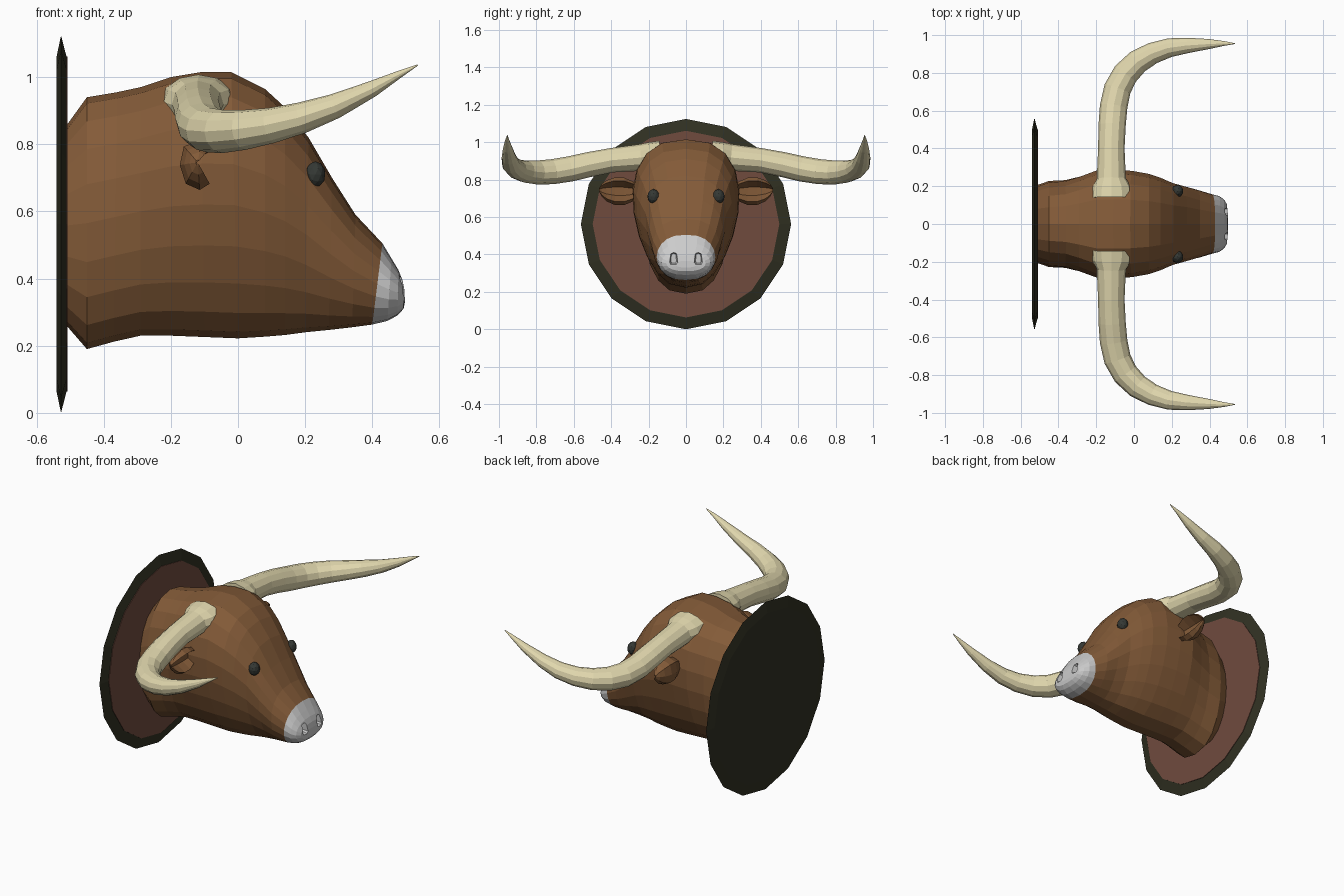
import bpy, bmesh
from math import sin, cos, pi, copysign
from mathutils import Vector


def material(name, rgb):
    m = bpy.data.materials.new(name)
    m.diffuse_color = (*rgb, 1)
    return m


HIDE = material("hide", (0.23, 0.105, 0.04))
HORN = material("horn", (0.75, 0.68, 0.42))
WOOD = material("wood", (0.16, 0.07, 0.048))
DARK = material("dark_trim", (0.03, 0.03, 0.016))
EYE = material("eye", (0.035, 0.04, 0.035))


def finish(name, bm, mat=None, mirror=False):
    bmesh.ops.recalc_face_normals(bm, faces=bm.faces)
    me = bpy.data.meshes.new(name)
    bm.to_mesh(me)
    bm.free()
    if mat:
        me.materials.append(mat)
    ob = bpy.data.objects.new(name, me)
    bpy.context.collection.objects.link(ob)
    if mirror:
        m = ob.modifiers.new("mirror", "MIRROR")
        m.use_axis = (False, True, False)
        m.use_mirror_merge = False
    return ob


def loft(name, rings, mat=None, mirror=False):
    bm = bmesh.new()
    vs = [[bm.verts.new(p) for p in r] for r in rings]
    n = len(rings[0])
    for a, b in zip(vs, vs[1:]):
        for i in range(n):
            j = (i + 1) % n
            bm.faces.new((a[i], a[j], b[j], b[i]))
    bm.faces.new(vs[0])
    bm.faces.new(vs[-1])
    return finish(name, bm, mat, mirror)


# Wall plaque: bevelled dark rim and a wooden front panel
def disc(x, r, n=16):
    return [(x, r * sin(2 * pi * i / n), 0.562 + r * cos(2 * pi * i / n)) for i in range(n)]


loft("plaque_rim", [disc(-0.54, 0.5), disc(-0.527, 0.562), disc(-0.511, 0.5)], DARK)
loft("plaque_panel", [disc(-0.52, 0.499), disc(-0.508, 0.499)], WOOD)


# Head: egg-shaped sections given by top point, bottom point and half width
def section(xt, zt, xb, zb, w, egg=0.2, n=20):
    ring = []
    for i in range(n):
        a = 2 * pi * i / n
        t = (1 + cos(a)) / 2
        y = copysign(abs(sin(a)) ** 0.8, sin(a)) * w * (1 + egg * cos(a))
        ring.append((xb + (xt - xb) * t, y, zb + (zt - zb) * t))
    return ring


head = [
    (-0.515, 0.85, -0.515, 0.265, 0.205, 0.0), (-0.45, 0.94, -0.45, 0.19, 0.228, 0.0),
    (-0.36, 0.955, -0.37, 0.212, 0.232, 0.05), (-0.29, 0.97, -0.29, 0.23, 0.25, 0.12),
    (-0.20, 1.0, -0.20, 0.23, 0.277), (-0.11, 1.015, -0.10, 0.226, 0.28),
    (-0.02, 1.015, 0.0, 0.222, 0.276), (0.08, 0.965, 0.08, 0.227, 0.26),
    (0.14, 0.91, 0.14, 0.232, 0.24), (0.21, 0.82, 0.20, 0.24, 0.212),
    (0.28, 0.70, 0.27, 0.247, 0.193), (0.35, 0.59, 0.34, 0.255, 0.178, 0.1),
    (0.43, 0.505, 0.40, 0.263, 0.157, 0.0)]
loft("head", [section(*r) for r in head], HIDE)

# Muzzle with two nostril recesses
muzzle = loft("muzzle", [section(*r, egg=0) for r in (
    (0.43, 0.505, 0.40, 0.263, 0.157), (0.457, 0.46, 0.445, 0.274, 0.148),
    (0.478, 0.425, 0.475, 0.29, 0.13), (0.49, 0.395, 0.493, 0.31, 0.105),
    (0.496, 0.365, 0.497, 0.33, 0.06))])


def nostril_ring(x, w, h):
    return [(x, 0.066 + w * s, 0.38 + h * t)
            for s, t in ((-1, -0.7), (-0.6, -1), (0.7, -1), (1, -0.7), (0.8, 0.8), (0, 1), (-0.8, 0.8))]


cutter = loft("nostril_cutter", [nostril_ring(0.462, 0.015, 0.025),
                                 nostril_ring(0.52, 0.027, 0.04)], mirror=True)
cutter.hide_render = True
b = muzzle.modifiers.new("nostrils", "BOOLEAN")
b.operation, b.object, b.solver = "DIFFERENCE", cutter, "EXACT"
bpy.context.view_layer.objects.active = muzzle
bpy.ops.object.modifier_apply(modifier=b.name)
bpy.data.objects.remove(cutter)

# Eyes
bm = bmesh.new()
bmesh.ops.create_icosphere(bm, subdivisions=2, radius=1)
for v in bm.verts:
    v.co = Vector((0.23 + 0.031 * v.co.x, 0.174 + 0.033 * v.co.y, 0.71 + 0.039 * v.co.z))
finish("eyes", bm, EYE, True)

# Ears: leaf shape with a cupped front; stations are y, centre z, half height
cup = [(0.2, 1), (0.7, 0.75), (-0.3, 0.3), (-0.3, -0.3), (0.6, -0.75),
       (0.1, -1), (-0.6, -0.75), (-0.9, 0), (-0.7, 0.75)]
stations = [(0.24, 0.73, 0.03), (0.285, 0.737, 0.054), (0.33, 0.737, 0.073),
            (0.38, 0.738, 0.074), (0.425, 0.74, 0.056), (0.45, 0.743, 0.034), (0.466, 0.745, 0.008)]
loft("ears", [[(-0.12 + u * h * 0.8, y, z + v * h) for u, v in cup]
              for y, z, h in stations], HIDE, True)

# Horns: tapering tube swept along a curve, flared at the root; x, y, z, radius
path = [(-0.118, 0.14, 0.927, 0.112), (-0.118, 0.195, 0.925, 0.103), (-0.12, 0.24, 0.918, 0.077),
        (-0.12, 0.40, 0.903, 0.070), (-0.116, 0.52, 0.880, 0.072), (-0.108, 0.62, 0.857, 0.073),
        (-0.088, 0.715, 0.842, 0.072), (-0.045, 0.795, 0.838, 0.069), (0.02, 0.86, 0.843, 0.064),
        (0.10, 0.905, 0.856, 0.057), (0.19, 0.934, 0.879, 0.050), (0.29, 0.946, 0.914, 0.040),
        (0.40, 0.953, 0.965, 0.026), (0.48, 0.956, 1.008, 0.012), (0.535, 0.955, 1.036, 0.002)]
pts = [Vector(p[:3]) for p in path]
rings = []
for i, p in enumerate(pts):
    t = (pts[min(i + 1, len(pts) - 1)] - pts[max(i - 1, 0)]).normalized()
    side = t.cross(Vector((0, 0, 1))).normalized()
    up = side.cross(t)
    r = path[i][3]
    flat = 0.72 if i < 2 else 0.93
    rings.append([p + side * r * cos(k * pi / 6) + up * r * flat * sin(k * pi / 6) for k in range(12)])
loft("horns", rings, HORN, True)
